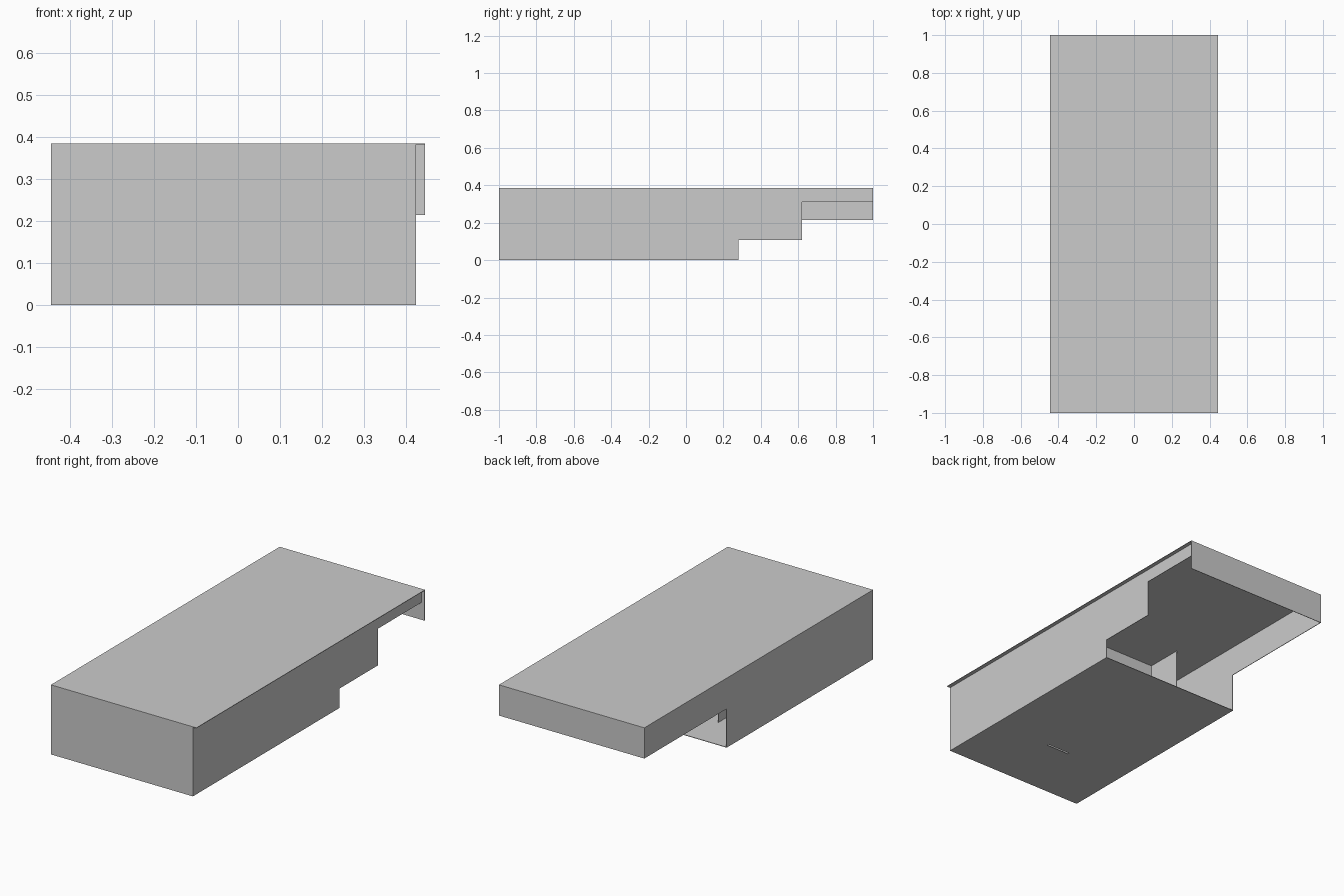
import bpy, bmesh

if "Cube" in bpy.data.objects:
    bpy.data.objects.remove(bpy.data.objects["Cube"])

T = 0.003                      # sheet thickness
L, R, RW = -0.445, 0.445, 0.424  # left edge, right edge, recessed right wall
TOP = 0.385


def box(name, x0, x1, y0, y1, z0, z1):
    """Axis-aligned sheet or block between two corners."""
    bm = bmesh.new()
    bmesh.ops.create_cube(bm, size=1)
    for v in bm.verts:
        v.co.x = x1 if v.co.x > 0 else x0
        v.co.y = y1 if v.co.y > 0 else y0
        v.co.z = z1 if v.co.z > 0 else z0
    return add(name, bm)


def side(name, profile, x0, x1):
    """Side wall: a (y, z) outline extruded along x."""
    bm = bmesh.new()
    face = bm.faces.new([bm.verts.new((x0, y, z)) for y, z in profile])
    ext = bmesh.ops.extrude_face_region(bm, geom=[face])
    moved = [g for g in ext["geom"] if isinstance(g, bmesh.types.BMVert)]
    bmesh.ops.translate(bm, verts=moved, vec=(x1 - x0, 0, 0))
    bmesh.ops.recalc_face_normals(bm, faces=bm.faces)
    return add(name, bm)


def add(name, bm):
    mesh = bpy.data.meshes.new(name)
    bm.to_mesh(mesh)
    bm.free()
    ob = bpy.data.objects.new(name, mesh)
    bpy.context.collection.objects.link(ob)
    return ob


# Outer sheets
box("top_panel", L, R, -1, 1, TOP - T, TOP)
box("front_panel", L, RW, -1, -1 + T, 0, TOP - T)
box("back_panel", L, R, 1 - T, 1, 0.215, TOP - T)
floor = box("floor_panel", L + T, RW - T, -1 + T, 0.28, 0, T)

# Stepped side walls
zt = TOP - T
side("left_wall", [(-1 + T, 0), (0.28, 0), (0.28, 0.215), (1 - T, 0.215),
                   (1 - T, zt), (-1 + T, zt)], L, L + T)
side("right_wall", [(-1 + T, 0), (0.28, 0), (0.28, 0.107), (0.62, 0.107),
                    (0.62, 0.31), (1 - T, 0.31), (1 - T, zt), (-1 + T, zt)],
     RW - T, RW)

# Inner partition, an L of two sheets
box("inner_cross_wall", -0.24, RW - T, -0.143 - T, -0.143, T, zt)
box("inner_divider", -0.243, -0.24, -0.143 - T, 0.062, T, zt)

# Narrow slot through the floor
cutter = box("slot_cutter", -0.072, 0.072, -0.627, -0.617, -0.05, 0.05)
cutter.hide_render = True
cutter.hide_set(True)
mod = floor.modifiers.new("slot", "BOOLEAN")
mod.operation = "DIFFERENCE"
mod.solver = "EXACT"
mod.object = cutter
